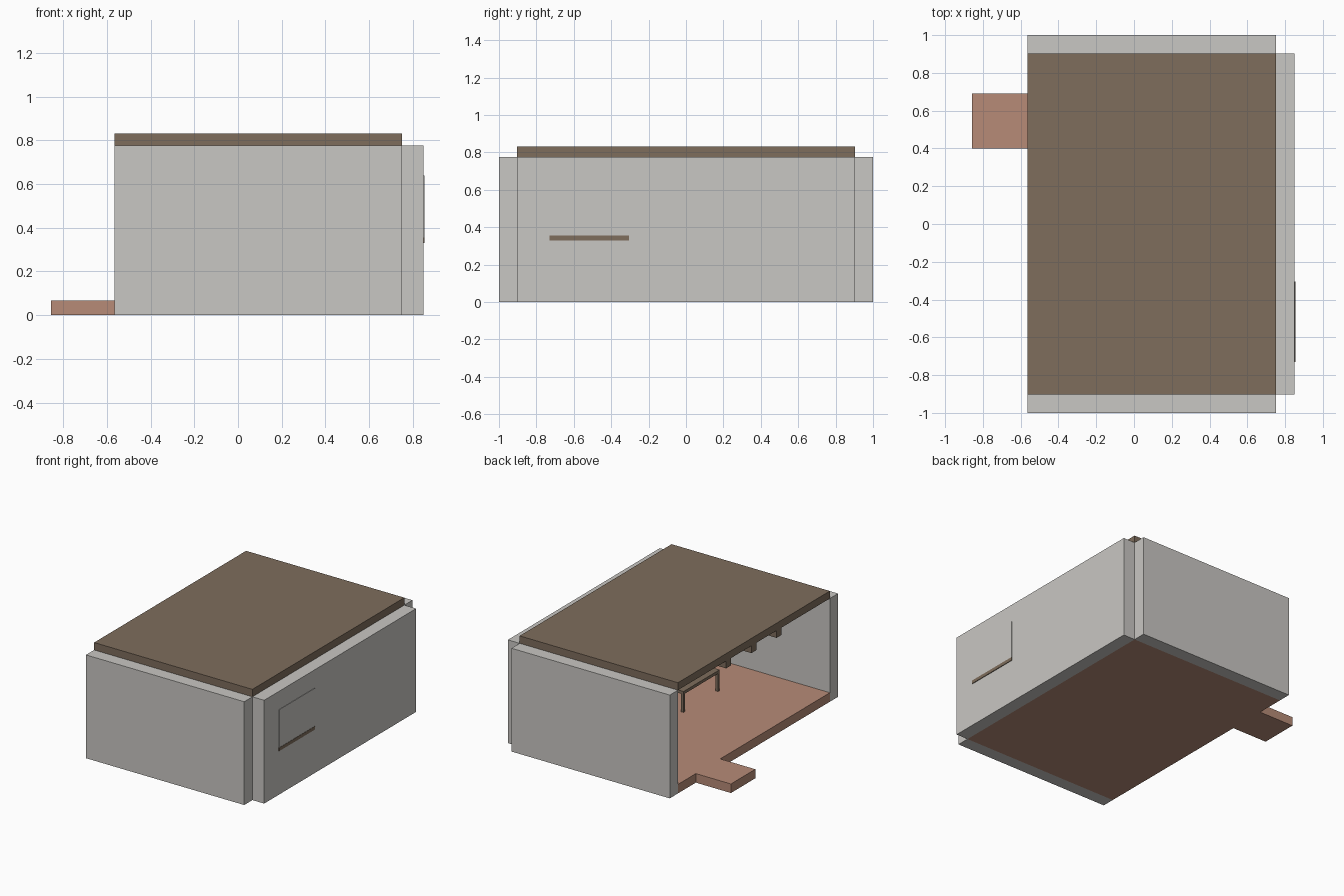
import bpy

if "Cube" in bpy.data.objects:
    bpy.data.objects.remove(bpy.data.objects["Cube"])


def lin(c):
    c /= 255
    return c / 12.92 if c <= 0.04045 else ((c + 0.055) / 1.055) ** 2.4


def material(name, rgb):
    m = bpy.data.materials.new(name)
    m.diffuse_color = (*[lin(c) for c in rgb], 1)
    m.use_nodes = True
    m.node_tree.nodes["Principled BSDF"].inputs["Base Color"].default_value = m.diffuse_color
    return m


plaster = material("pale_grey", (201, 199, 195))
wood = material("dark_wood", (126, 109, 92))
clay = material("terracotta", (183, 139, 119))


def box(name, x, y, z, mat):
    """Box spanning the given (low, high) range on each axis."""
    bpy.ops.mesh.primitive_cube_add(size=1, location=[sum(r) / 2 for r in (x, y, z)])
    ob = bpy.context.object
    ob.name = name
    ob.scale = [r[1] - r[0] for r in (x, y, z)]
    bpy.ops.object.transform_apply(location=False, rotation=False, scale=True)
    ob.data.materials.append(mat)
    return ob


X0, X1, Y = -0.565, 0.752, 0.903      # inside of the room
WALL_TOP, FLOOR_TOP, ROOF_TOP = 0.777, 0.068, 0.833

# Shell: floor, entrance step, roof slab and three walls (left side is open)
box("floor", (X0, X1), (-Y, Y), (0, FLOOR_TOP), clay)
box("entrance_step", (-0.857, X0), (0.40, 0.69), (0, FLOOR_TOP), clay)
box("roof", (X0, X1), (-Y, Y), (WALL_TOP, ROOF_TOP), wood)
box("front_wall", (X0, X1), (-1, -Y), (0, WALL_TOP), plaster)
box("back_wall", (X0, X1), (Y, 1), (0, WALL_TOP), plaster)
box("right_wall", (X1, 0.85), (-Y, Y), (0, WALL_TOP), plaster)

# Window panel and its sill on the right wall
box("window_panel", (0.849, 0.853), (-0.725, -0.305), (0.355, 0.64), plaster)
box("window_sill", (0.849, 0.855), (-0.73, -0.305), (0.33, 0.355), wood)

# Ceiling beams
for i, y in enumerate((-0.3, 0, 0.3)):
    box(f"ceiling_beam_{i + 1}", (X0, X1), (y - 0.03, y + 0.03), (WALL_TOP - 0.055, WALL_TOP), wood)

# Low table
tx, ty, top = (0.07, 0.33), (-0.50, -0.07), 0.225
box("table_top", tx, ty, (top - 0.022, top), wood)
for i, x in enumerate((tx[0], tx[1] - 0.02)):
    for j, y in enumerate((ty[0], ty[1] - 0.02)):
        box(f"table_leg_{i * 2 + j + 1}", (x, x + 0.02), (y, y + 0.02), (FLOOR_TOP, top - 0.022), wood)
